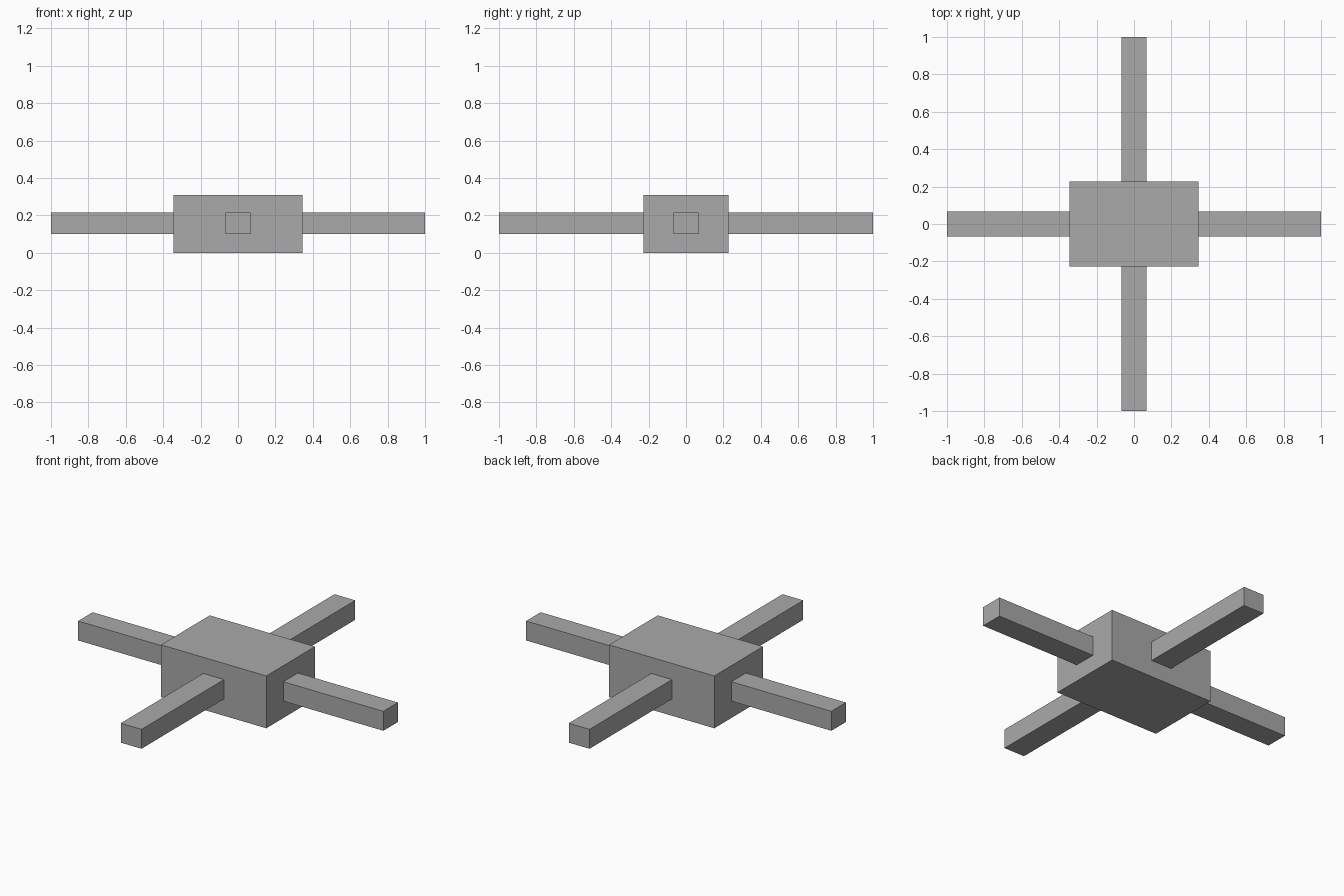
import bpy
import math

# Remove the default cube
default = bpy.data.objects.get("Cube")
if default:
    bpy.data.objects.remove(default, do_unlink=True)

# Single plain grey
grey = bpy.data.materials.new("plain_grey")
grey.use_nodes = True
colour = (0.4, 0.4, 0.4, 1.0)
grey.diffuse_color = colour
grey.node_tree.nodes["Principled BSDF"].inputs["Base Color"].default_value = colour


def box(name, size, location, turn=0.0):
    """Add a flat-shaded box, turned about z."""
    bpy.ops.mesh.primitive_cube_add(size=1, location=location, rotation=(0, 0, turn))
    obj = bpy.context.object
    obj.name = name
    obj.scale = size
    obj.data.materials.append(grey)
    return obj


# Central block
BODY = (0.69, 0.456, 0.31)
box("body", BODY, (0, 0, BODY[2] / 2))

# Four square arms reaching out from the block's sides
ARM_WIDTH, ARM_HEIGHT, ARM_Z, REACH = 0.136, 0.115, 0.157, 1.0
SINK = 0.02
arms = [("left_arm", 1, 0), ("back_arm", 0, 1), ("right_arm", -1, 0), ("front_arm", 0, -1)]
for name, dx, dy in arms:
    start = (BODY[0] if dx else BODY[1]) / 2 - SINK
    middle = (start + REACH) / 2
    box(name, (REACH - start, ARM_WIDTH, ARM_HEIGHT),
        (dx * middle, dy * middle, ARM_Z), math.atan2(dy, dx))
